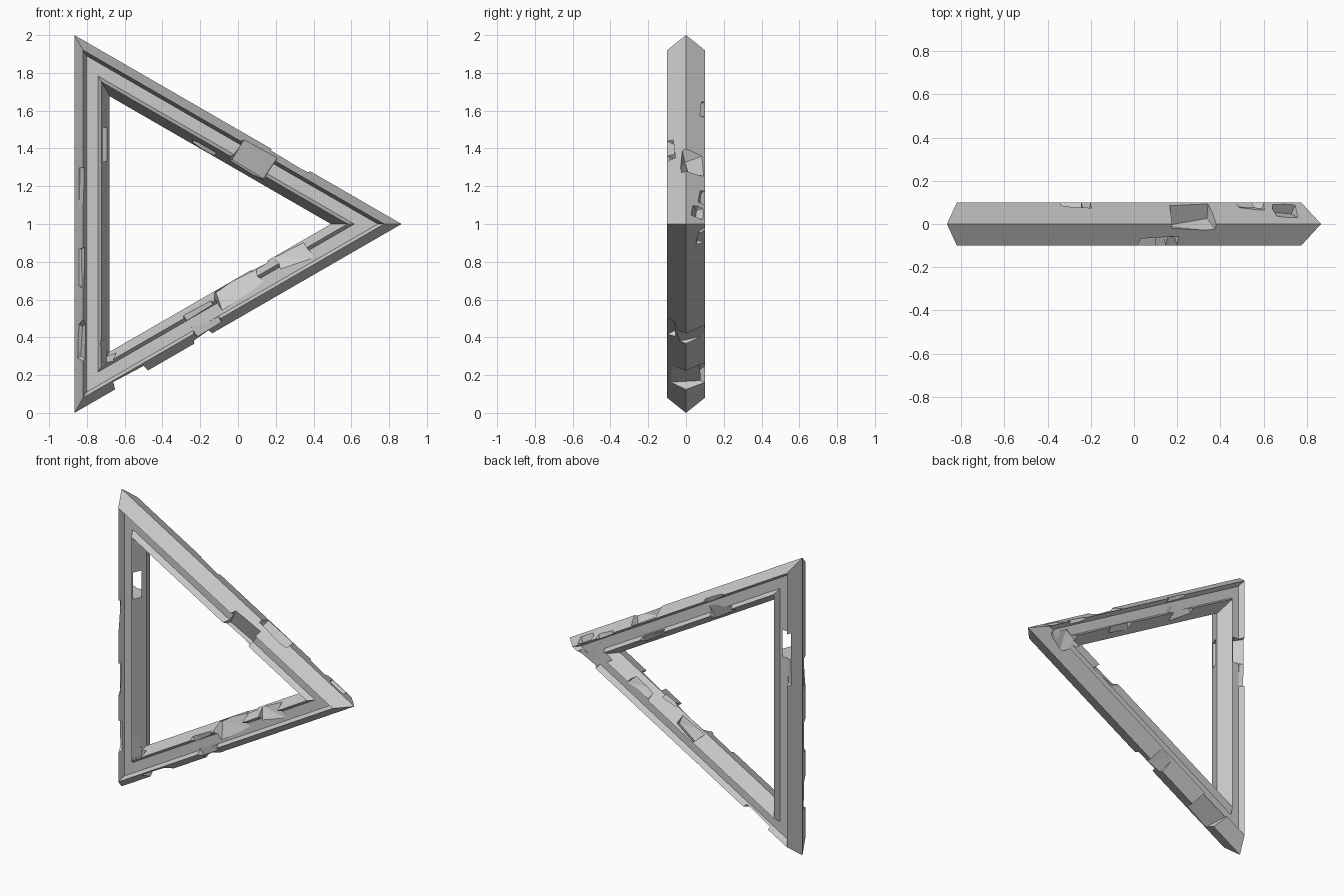
import bpy, bmesh, math, random
from mathutils import Vector, Matrix

if "Cube" in bpy.data.objects:
    bpy.data.objects.remove(bpy.data.objects["Cube"])

random.seed(4)
R3 = math.sqrt(3)
H = R3 / 2

# frame: grooved profile (distance in from the outer ridge, y), swept round a mitred triangle
half = [(0.046, -0.1), (0.063, -0.06), (0.125, -0.06), (0.143, -0.1)]
profile = [(0, 0)] + half + [(0.187, 0)] + [(d, -y) for d, y in reversed(half)]

bm = bmesh.new()
rings = []
for k in range(3):
    a = math.radians(120 * k)
    ring = []
    for d, y in profile:
        r = 2 / R3 - 2 * d
        ring.append(bm.verts.new((-H / 3 + r * math.cos(a), y, 1 + r * math.sin(a))))
    rings.append(ring)
n = len(profile)
for k in range(3):
    a, b = rings[k], rings[(k + 1) % 3]
    for i in range(n):
        j = (i + 1) % n
        bm.faces.new((a[i], a[j], b[j], b[i]))
bmesh.ops.recalc_face_normals(bm, faces=bm.faces)
mesh = bpy.data.meshes.new("triangle_frame")
bm.to_mesh(mesh)
bm.free()
frame = bpy.data.objects.new("triangle_frame", mesh)
bpy.context.collection.objects.link(frame)


def leg_frame(leg, p):
    """Point on the outer ridge, along direction, inward direction."""
    if leg == "left":
        return Vector((-H, 0, p)), Vector((0, 0, 1)), Vector((1, 0, 0))
    if leg == "upper":
        return Vector((p, 0, 2 - (p + H) / R3)), Vector((H, 0, -.5)), Vector((-.5, 0, -H))
    return Vector((p, 0, (p + H) / R3)), Vector((H, 0, .5)), Vector((-.5, 0, H))


def cut(leg, p, d, y, size, twist=0.0, jitter=0.25):
    """Carve a rough block out of one leg; size is half length, depth, thickness."""
    origin, along, inward = leg_frame(leg, p)
    rot = Matrix.Rotation(twist, 3, along)
    across, thick = rot @ inward, rot @ Vector((0, 1, 0))
    c = origin + inward * d + Vector((0, y, 0))
    cb = bmesh.new()
    for i in (-1, 1):
        for j in (-1, 1):
            for k in (-1, 1):
                f = [s * (1 + random.uniform(-jitter, jitter)) for s in (i, j, k)]
                cb.verts.new(c + along * f[0] * size[0] + across * f[1] * size[1]
                             + thick * f[2] * size[2])
    bmesh.ops.convex_hull(cb, input=cb.verts)
    bmesh.ops.recalc_face_normals(cb, faces=cb.faces)
    cm = bpy.data.meshes.new("chip_cutter")
    cb.to_mesh(cm)
    cb.free()
    ob = bpy.data.objects.new("chip_cutter", cm)
    ob.hide_render = True
    bpy.context.collection.objects.link(ob)
    mod = frame.modifiers.new("chip", "BOOLEAN")
    mod.operation = "DIFFERENCE"
    mod.solver = "EXACT"
    mod.object = ob
    bpy.context.view_layer.objects.active = frame
    bpy.ops.object.modifier_apply(modifier=mod.name)
    bpy.data.objects.remove(ob)


chips = [
    # upper leg: front, then back, then inner edge
    ("upper", 0.12, 0.07, -0.11, (0.10, 0.10, 0.055), 0.3),
    ("upper", 0.28, 0.00, 0.07, (0.10, 0.045, 0.08), 0.4),
    ("upper", 0.72, 0.00, 0.09, (0.06, 0.04, 0.06), 0.5),
    ("upper", 0.56, 0.04, 0.11, (0.07, 0.05, 0.04), 0.3),
    ("upper", 0.70, 0.14, 0.11, (0.09, 0.07, 0.05), 0.0),
    ("upper", -0.25, 0.08, 0.12, (0.08, 0.11, 0.055), -0.2),
    ("upper", 0.25, 0.16, 0.11, (0.09, 0.05, 0.05), -0.4),
    ("upper", -0.10, 0.20, -0.06, (0.07, 0.025, 0.05), 0.4),
    # lower leg: front and inner edge, outer edge, back
    ("lower", -0.14, 0.08, -0.12, (0.09, 0.11, 0.06), 0.1),
    ("lower", 0.06, 0.16, -0.08, (0.12, 0.06, 0.055), -0.5),
    ("lower", 0.36, 0.15, -0.09, (0.08, 0.06, 0.05), -0.5),
    ("lower", 0.20, 0.20, -0.04, (0.05, 0.022, 0.06), -0.2),
    ("lower", -0.56, 0.00, 0.03, (0.09, 0.05, 0.10), 0.2),
    ("lower", -0.18, 0.00, 0.05, (0.05, 0.035, 0.09), 0.2),
    ("lower", 0.36, 0.18, 0.09, (0.09, 0.05, 0.05), 0.5),
    ("lower", 0.02, 0.19, 0.08, (0.08, 0.04, 0.06), 0.5),
    # left leg
    ("left", 1.19, 0.02, -0.09, (0.09, 0.025, 0.03), 0.5),
    ("left", 0.76, 0.02, -0.09, (0.10, 0.03, 0.03), 0.4),
    ("left", 0.38, 0.03, -0.09, (0.10, 0.03, 0.045), 0.5),
    ("left", 1.25, 0.04, 0.10, (0.09, 0.04, 0.03), -0.4),
    ("left", 0.33, 0.18, -0.08, (0.06, 0.03, 0.04), -0.4),
]
for c in chips:
    cut(*c)

# slanted hole from the inner front bevel to the rear groove of the left leg
cut("left", 1.42, 0.11, 0.01, (0.09, 0.025, 0.14), 0.61, 0.0)
